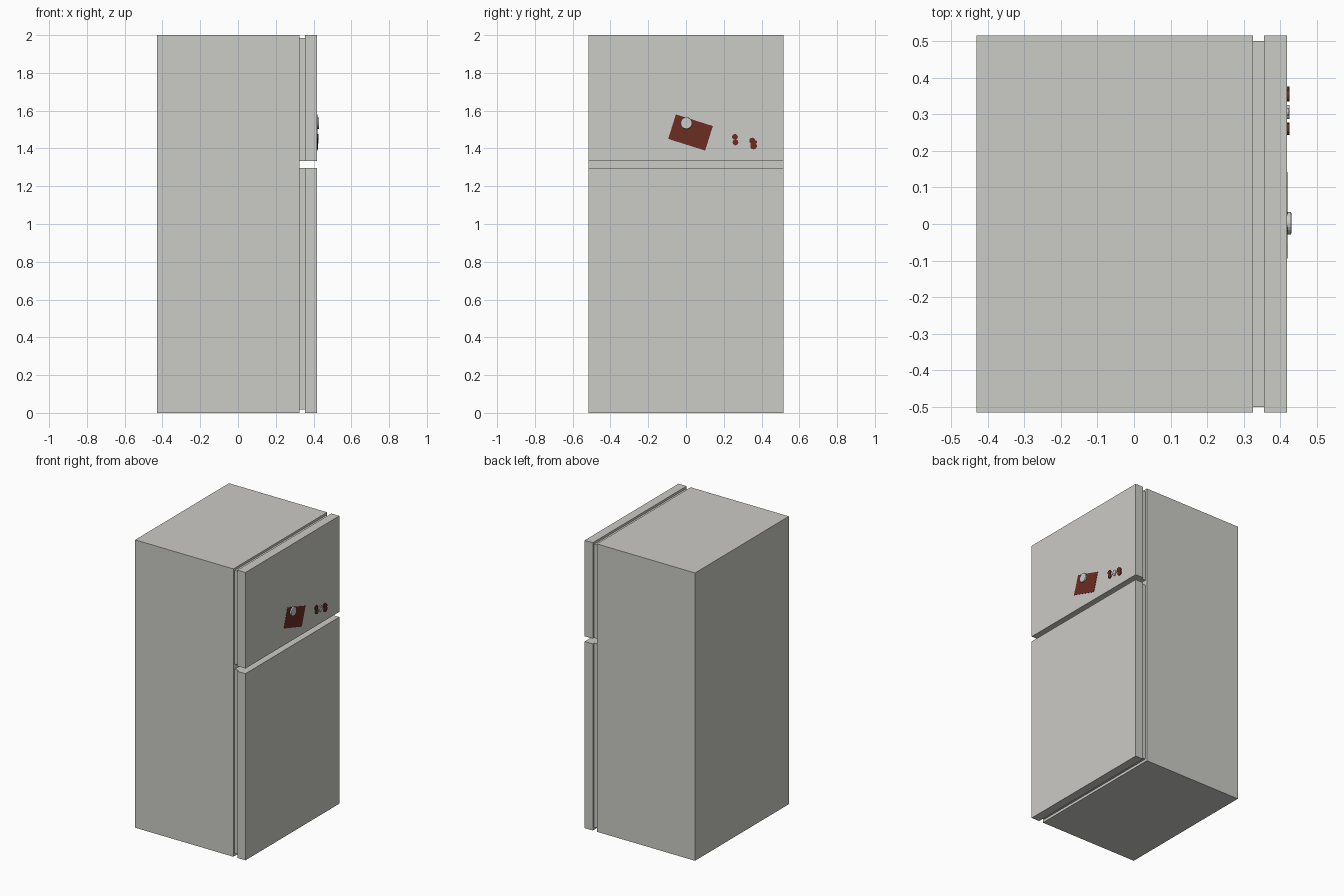
import bpy, bmesh, math
from mathutils import Matrix

if "Cube" in bpy.data.objects:
    bpy.data.objects.remove(bpy.data.objects["Cube"])


def material(name, color):
    m = bpy.data.materials.new(name)
    m.diffuse_color = (*color, 1)
    m.use_nodes = True
    m.node_tree.nodes["Principled BSDF"].inputs["Base Color"].default_value = m.diffuse_color
    return m


ENAMEL = material("warm white enamel", (0.60, 0.595, 0.565))
GREY = material("pale grey plastic", (0.60, 0.60, 0.60))
RED = material("dark red", (0.145, 0.026, 0.016))


def finish(name, bm, mat):
    bmesh.ops.recalc_face_normals(bm, faces=bm.faces)
    me = bpy.data.meshes.new(name)
    bm.to_mesh(me)
    bm.free()
    me.materials.append(mat)
    ob = bpy.data.objects.new(name, me)
    bpy.context.collection.objects.link(ob)
    return ob


def box(name, x, y, z, mat, tilt=0):
    """Box from (min, max) ranges, turned about its own x axis."""
    bm = bmesh.new()
    bmesh.ops.create_cube(bm, size=1)
    bmesh.ops.scale(bm, vec=(x[1] - x[0], y[1] - y[0], z[1] - z[0]), verts=bm.verts)
    bmesh.ops.rotate(bm, matrix=Matrix.Rotation(tilt, 3, 'X'), verts=bm.verts)
    bmesh.ops.translate(bm, vec=(sum(x) / 2, sum(y) / 2, sum(z) / 2), verts=bm.verts)
    return finish(name, bm, mat)


def disc(bm, y, z, r, x0, x1, sides, stretch=1):
    """Flat disc facing +x."""
    mat = (Matrix.Translation(((x0 + x1) / 2, y, z))
           @ Matrix.Diagonal((1, 1, stretch, 1)) @ Matrix.Rotation(math.pi / 2, 4, 'Y'))
    bmesh.ops.create_cone(bm, cap_ends=True, segments=sides, radius1=r, radius2=r,
                          depth=x1 - x0, matrix=mat)


BACK, SEAL, DOOR, FACE = -0.43, 0.325, 0.356, 0.418
W, SW = 0.515, 0.50

# Cabinet
box("cabinet", (BACK, SEAL), (-W, W), (0, 2), ENAMEL)

# Doors, each with a slightly smaller seal behind it
for name, z, seal_z in (("fridge", (0, 1.297), (0.018, 1.297)),
                        ("freezer", (1.333, 2), (1.333, 1.984))):
    box(name + "_door", (DOOR, FACE), (-W, W), z, ENAMEL)
    box(name + "_seal", (SEAL, DOOR), (-SW, SW), seal_z, ENAMEL)

# Tilted note held by a round magnet
box("note", (FACE, FACE + 0.002), (-0.0785, 0.1265), (1.4165, 1.5525), RED, math.radians(-17.5))
bm = bmesh.new()
disc(bm, 0.002, 1.534, 0.031, FACE, 0.43, 20)
front_rim = [e for e in bm.edges if all(v.co.x > 0.425 for v in e.verts)]
bmesh.ops.bevel(bm, geom=front_rim, offset=0.003, segments=2, affect='EDGES', profile=0.5)
magnet = finish("round_magnet", bm, GREY)

# Three small decorative magnets made of overlapping blobs: (y, z, radius)
blobs = {
    "left_magnet": (RED, [(0.259, 1.461, 0.0155), (0.262, 1.432, 0.0155)]),
    "middle_magnet": (GREY, [(0.298, 1.437, 0.011), (0.314, 1.437, 0.011),
                             (0.306, 1.449, 0.010), (0.306, 1.424, 0.010)]),
    "right_magnet": (RED, [(0.351, 1.441, 0.016), (0.358, 1.413, 0.018),
                           (0.367, 1.434, 0.009)]),
}
for name, (mat, parts) in blobs.items():
    bm = bmesh.new()
    for i, (y, z, r) in enumerate(parts):
        disc(bm, y, z, r, FACE, 0.425 - i * 0.0003, 12)
    finish(name, bm, mat)
